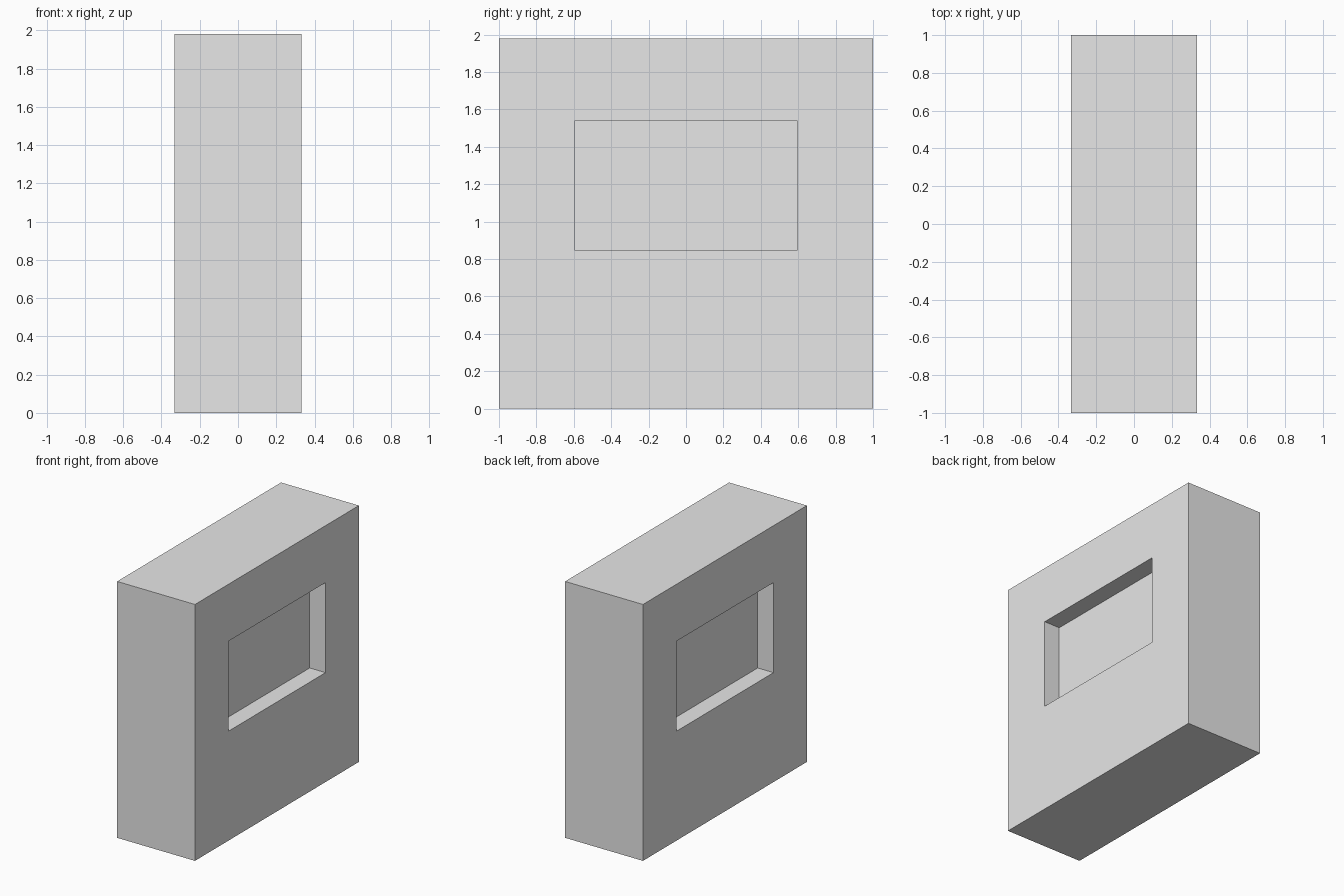
import bpy
import bmesh

# Remove the default cube only
default = bpy.data.objects.get("Cube")
if default:
    bpy.data.objects.remove(default, do_unlink=True)

WIDTH, LENGTH, HEIGHT = 0.665, 2.0, 1.98
WINDOW_HALF_LENGTH = 0.593
WINDOW_BOTTOM, WINDOW_TOP = 0.845, 1.54
RECESS_DEPTH = 0.135

# Single plain grey
grey = bpy.data.materials.new("plain grey")
grey.use_nodes = True
colour = (0.8, 0.8, 0.8, 1.0)
grey.diffuse_color = colour
grey.node_tree.nodes["Principled BSDF"].inputs["Base Color"].default_value = colour

# Solid block standing on the ground
bm = bmesh.new()
bmesh.ops.create_cube(bm, size=1)
for v in bm.verts:
    v.co = (v.co.x * WIDTH, v.co.y * LENGTH, (v.co.z + 0.5) * HEIGHT)
bm.normal_update()

# Rectangular recess in each broad side
sides = [f for f in bm.faces if abs(f.normal.x) > 0.9]
bmesh.ops.inset_individual(bm, faces=sides, thickness=0.3)
for panel in sides:
    for v in panel.verts:
        v.co.y = WINDOW_HALF_LENGTH if v.co.y > 0 else -WINDOW_HALF_LENGTH
        v.co.z = WINDOW_TOP if v.co.z > HEIGHT / 2 else WINDOW_BOTTOM

panels = bmesh.ops.extrude_discrete_faces(bm, faces=sides)["faces"]
for panel in panels:
    inward = -RECESS_DEPTH if panel.calc_center_median().x > 0 else RECESS_DEPTH
    bmesh.ops.translate(bm, verts=panel.verts[:], vec=(inward, 0, 0))

bmesh.ops.recalc_face_normals(bm, faces=bm.faces[:])
mesh = bpy.data.meshes.new("recessed_block")
bm.to_mesh(mesh)
bm.free()
mesh.materials.append(grey)
block = bpy.data.objects.new("recessed_block", mesh)
bpy.context.collection.objects.link(block)
